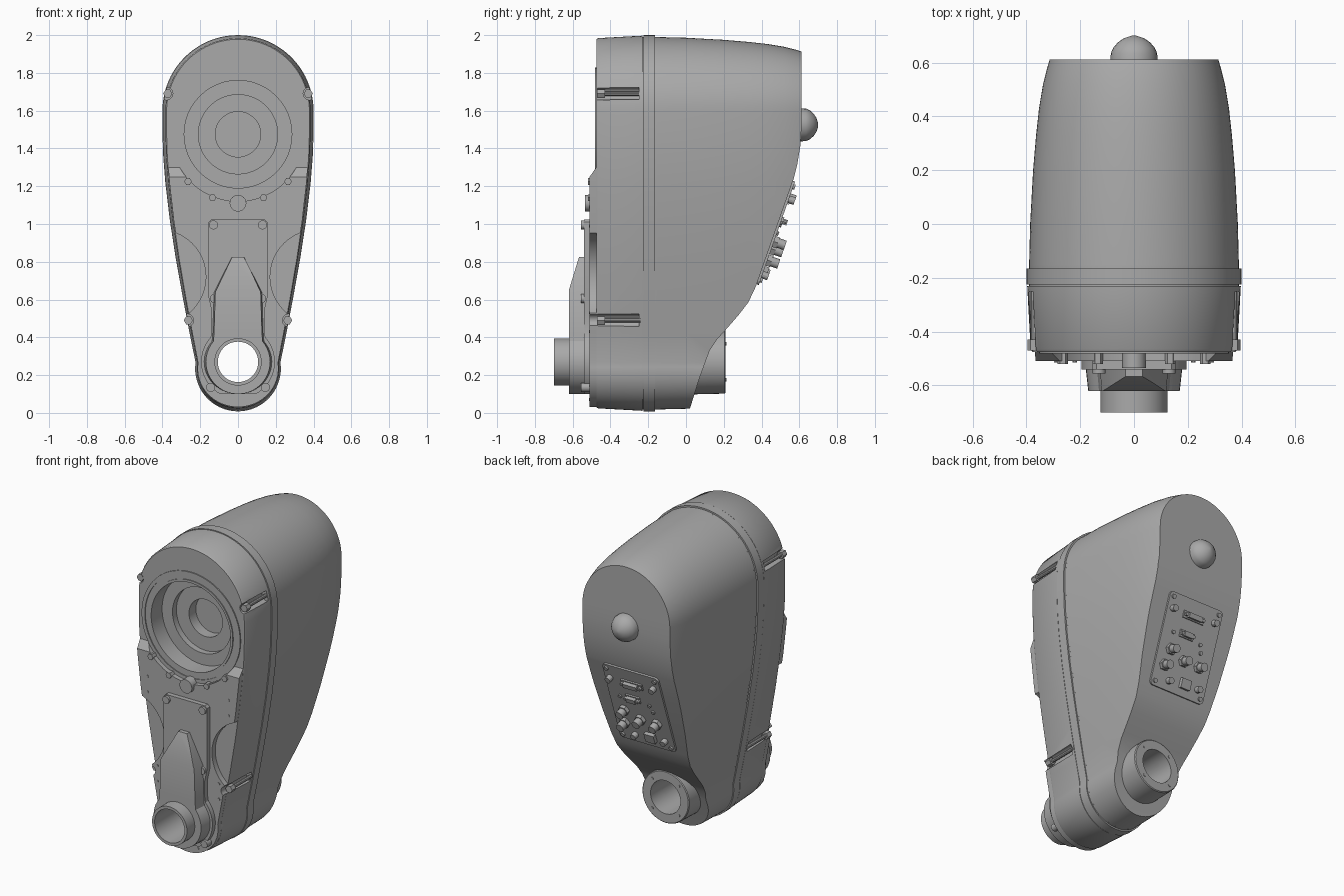
import bpy, bmesh
from math import sin, cos, pi, radians
from mathutils import Matrix

if "Cube" in bpy.data.objects:
    bpy.data.objects.remove(bpy.data.objects["Cube"])

grey = bpy.data.materials.new("housing grey")
grey.use_nodes = True
grey.diffuse_color = (0.4, 0.4, 0.4, 1)
grey.node_tree.nodes["Principled BSDF"].inputs["Base Color"].default_value = (0.4, 0.4, 0.4, 1)

BORE_Z, SHAFT_Z = 1.475, 0.27


# --- helpers ---
def loft(name, sections):
    """Skin matching xz outlines placed along y, capped at both ends."""
    bm = bmesh.new()
    rings = [[bm.verts.new((x, y, z)) for x, z in pts] for y, pts in sections]
    for a, b in zip(rings, rings[1:]):
        for i in range(len(a)):
            j = (i + 1) % len(a)
            bm.faces.new((a[i], a[j], b[j], b[i]))
    bm.faces.new(rings[0])
    bm.faces.new(rings[-1])
    bmesh.ops.recalc_face_normals(bm, faces=bm.faces)
    mesh = bpy.data.meshes.new(name)
    bm.to_mesh(mesh)
    bm.free()
    mesh.materials.append(grey)
    ob = bpy.data.objects.new(name, mesh)
    bpy.context.scene.collection.objects.link(ob)
    return ob


def prism(name, pts, y0, y1):
    return loft(name, [(y0, pts), (y1, pts)])


def arc(cx, cz, r, a0, a1, n):
    angles = [radians(a0 + (a1 - a0) * i / n) for i in range(n + 1)]
    return [(cx + r * cos(a), cz + r * sin(a)) for a in angles]


def disc(name, x, z, r, y0, y1, n=48):
    return prism(name, arc(x, z, r, 0, 360, n)[:-1], y0, y1)


def box(name, x, z, w, h, y0, y1):
    return prism(name, [(x - w / 2, z - h / 2), (x + w / 2, z - h / 2),
                        (x + w / 2, z + h / 2), (x - w / 2, z + h / 2)], y0, y1)


def mirrored(half):
    """Close a right-hand outline (top to bottom) with its mirror image."""
    return half + [(-x, z) for x, z in reversed(half) if x > 1e-4]


def side_prism(name, yz):
    """Extrude a side profile across the full width."""
    ob = prism(name, yz, -1, 1)
    ob.data.transform(Matrix(((0, 1, 0, 0), (1, 0, 0, 0), (0, 0, 1, 0), (0, 0, 0, 1))))
    ob.data.flip_normals()
    return ob


def boolean(ob, cutters, operation="DIFFERENCE"):
    bpy.context.view_layer.objects.active = ob
    for c in cutters:
        mod = ob.modifiers.new("cut", "BOOLEAN")
        mod.object, mod.operation, mod.solver = c, operation, "EXACT"
        bpy.ops.object.modifier_apply(modifier=mod.name)


def shell(d):
    """Teardrop housing outline drawn in by d."""
    half = arc(0, 1.6, 0.4, 90, 0, 20)
    half += [(0.4, 1.48), (0.396, 1.36), (0.385, 1.22), (0.361, 1.02),
             (0.33, 0.82), (0.294, 0.62), (0.256, 0.42)]
    half += arc(0, 0.235, 0.227, 8, -90, 16)
    out = []
    for x, z in half:
        if z > 1.6:
            z = 1.6 + (z - 1.6) * (1 - d / 0.4)
        elif z < 0.235:
            z = 0.235 + (z - 0.235) * (1 - d / 0.227)
        out.append((x * (1 - d / 0.4), z))
    return mirrored(out)


# --- cutters ---
shaft_hole = disc("shaft_cutter", 0, SHAFT_Z, 0.107, -0.9, 0.9)
bores = [disc("bore_cutter", 0, BORE_Z, r, -0.8, y)
         for r, y in ((0.285, -0.37), (0.21, -0.33), (0.12, -0.26))]
slots = [disc("slot_cutter", s * x, z, 0.033, -0.8, -0.25, 20)
         for s in (1, -1) for x, z in ((0.378, 1.69), (0.268, 0.49))]
pockets = [disc("pocket_cutter", s * 0.42, 0.72, 0.25, -0.8, -0.475) for s in (1, -1)]
boss_clear = disc("boss_cutter", 0, BORE_Z, 0.355, -0.8, -0.4)
back_profile = side_prism("back_profile", [
    (-0.5, -0.2), (0.01, -0.2), (0.02, 0.02), (0.07, 0.18), (0.125, 0.33), (0.165, 0.39),
    (0.215, 0.445), (0.28, 0.52), (0.33, 0.585), (0.37, 0.67), (0.57, 1.24), (0.59, 1.32),
    (0.605, 1.41), (0.612, 1.52), (0.612, 2.2), (-0.5, 2.2)])
plate_profile = side_prism("plate_profile", [
    (-0.6, -0.1), (-0.6, 1.25), (-0.51, 1.25), (-0.475, 1.3), (-0.3, 1.3), (-0.3, -0.1)])
block_profile = side_prism("block_profile", [
    (-0.62, 0), (-0.62, 0.65), (-0.565, 0.83), (-0.4, 0.84), (-0.4, 0)])

# --- housing ---
body = loft("rear_housing", [(y, shell(d)) for y, d in (
    (-0.16, 0.01), (0, 0.014), (0.2, 0.025), (0.33, 0.036), (0.43, 0.047),
    (0.52, 0.062), (0.58, 0.077), (0.63, 0.093))])
boolean(body, [back_profile], "INTERSECT")
boolean(body, [shaft_hole])

band = prism("joint_band", shell(0), -0.225, -0.165)
seam = prism("joint_seam", shell(0.01), -0.235, -0.155)
front = loft("front_housing", [(-0.475, shell(0.022)), (-0.465, shell(0.016)),
                               (-0.23, shell(0.003))])
boolean(front, bores + slots)
for part in (band, seam, front):
    boolean(part, [shaft_hole])

plate = prism("front_plate", shell(0.023), -0.51, -0.47)
boolean(plate, [plate_profile], "INTERSECT")
boolean(plate, pockets + slots + [boss_clear, shaft_hole])

# --- bore rim ---
rim = disc("bore_rim", 0, BORE_Z, 0.353, -0.482, -0.46, 64)
boolean(rim, [disc("rim_cutter", 0, BORE_Z, 0.33, -0.8, -0.476, 64), bores[0]])
lip = disc("bore_lip", 0, BORE_Z, 0.3, -0.482, -0.45, 64)
boolean(lip, [bores[0]])
disc("locating_button", 0, 1.11, 0.044, -0.535, -0.47, 32)

# --- shaft cover, raised block and tubes ---
cover = prism("shaft_cover", mirrored(
    [(0.14, 1.025), (0.155, 1.01), (0.155, 0.61), (0.14, 0.54), (0.14, 0.43)]
    + arc(0, SHAFT_Z, 0.195, 42, -60, 16)), -0.54, -0.5)
block_half = [(0.03, 0.825), (0.12, 0.64), (0.127, 0.42)] + arc(0, SHAFT_Z, 0.17, 40, -85, 16)
block = loft("gear_block", [
    (-0.62, mirrored(block_half)), (-0.53, mirrored([(x * 1.06, z) for x, z in block_half]))])
boolean(block, [block_profile], "INTERSECT")
front_tube = disc("front_tube", 0, SHAFT_Z, 0.125, -0.7, -0.5)
rear_barrel = loft("rear_barrel", [(y, arc(0, SHAFT_Z, r, 0, 360, 48)[:-1])
                                   for y, r in ((-0.1, 0.175), (0.205, 0.168), (0.21, 0.163))])
for part in (cover, block, front_tube, rear_barrel):
    boolean(part, [shaft_hole])
for k in range(4):
    a = pi / 4 + k * pi / 2
    disc("barrel_screw", 0.135 * cos(a), SHAFT_Z + 0.135 * sin(a), 0.01, 0.2, 0.214, 10)

# --- front fasteners ---
for s in (1, -1):
    for x, z in ((0.372, 1.69), (0.263, 0.49)):
        disc("slot_screw", s * x, z, 0.024, -0.47, -0.43, 6)
        disc("slot_screw_shank", s * x, z, 0.012, -0.44, -0.24, 10)
    for x, z in ((0.13, 0.995), (0.125, 0.605), (0.145, 0.135)):
        disc("cover_screw", s * x, z, 0.024, -0.555, -0.5, 16)
    for x, z in ((0.265, 1.225), (0.135, 1.14)):
        disc("rim_bolt", s * x, z, 0.02, -0.52, -0.47, 6)
    for x, z in ((0.29, 1.09), (0.29, 0.99), (0.22, 0.53), (0.22, 0.43), (0.07, 0.07)):
        disc("dowel_pin", s * x, z, 0.008, -0.514, -0.5, 10)

# --- rear dome ---
loft("rear_dome", [(y, arc(0, 1.525, r, 0, 360, 24)[:-1]) for y, r in (
    (0.6, 0.088), (0.635, 0.086), (0.655, 0.077), (0.675, 0.06), (0.69, 0.038), (0.7, 0.008))])

# --- connector panel, built upright then tilted onto the sloping back ---
W, H = 0.4, 0.58
corners = [arc(sx * (W / 2 - 0.025), sz * (H / 2 - 0.025), 0.025, a, a + 90, 5)
           for sx, sz, a in ((1, 1, 0), (-1, 1, 90), (-1, -1, 180), (1, -1, 270))]
fittings = [prism("connector_panel", sum(corners, []), -0.01, 0.012)]


def at(a, b):
    return (0.5 - a) * W, (0.5 - b) * H


for a in (0.07, 0.93):
    for b in (0.05, 0.95):
        fittings.append(disc("panel_screw", *at(a, b), 0.014, 0, 0.022, 12))
for a, b, w in ((0.49, 0.18, 0.15), (0.44, 0.38, 0.1)):
    x, z = at(a, b)
    fittings.append(box("plug_flange", x, z, w, 0.044, 0, 0.022))
    fittings.append(box("plug_shell", x, z, w * 0.65, 0.03, 0, 0.045))
    for s in (1, -1):
        fittings.append(disc("plug_post", x + s * w * 0.42, z, 0.011, 0, 0.04, 6))
for a, b in ((0.22, 0.58), (0.49, 0.65), (0.78, 0.65), (0.17, 0.76)):
    fittings.append(disc("round_socket_nut", *at(a, b), 0.035, 0, 0.035, 6))
    fittings.append(disc("round_socket", *at(a, b), 0.026, 0, 0.075, 20))
x, z = at(0.6, 0.87)
fittings.append(box("square_socket", x, z, 0.07, 0.06, 0, 0.035))
for a, b in ((0.31, 0.9), (0.85, 0.87), (0.1, 0.17), (0.88, 0.15)):
    fittings.append(disc("small_socket", *at(a, b), 0.02, 0, 0.045, 12))
for a, b in ((0.2, 0.4), (0.72, 0.42), (0.76, 0.5)):
    fittings.append(disc("indicator", *at(a, b), 0.012, 0, 0.022, 10))
tilt = Matrix.Translation((0, 0.47, 0.955)) @ Matrix.Rotation(-0.337, 4, "X")
for ob in fittings:
    ob.data.transform(tilt)

# --- remove cutters and shade ---
for ob in list(bpy.context.scene.objects):
    if "_cutter" in ob.name or "_profile" in ob.name:
        bpy.data.objects.remove(ob)
bpy.ops.object.select_all(action="DESELECT")
for ob in bpy.context.scene.objects:
    if ob.type == "MESH":
        ob.select_set(True)
        bpy.context.view_layer.objects.active = ob
bpy.ops.object.shade_smooth_by_angle(angle=radians(28))
